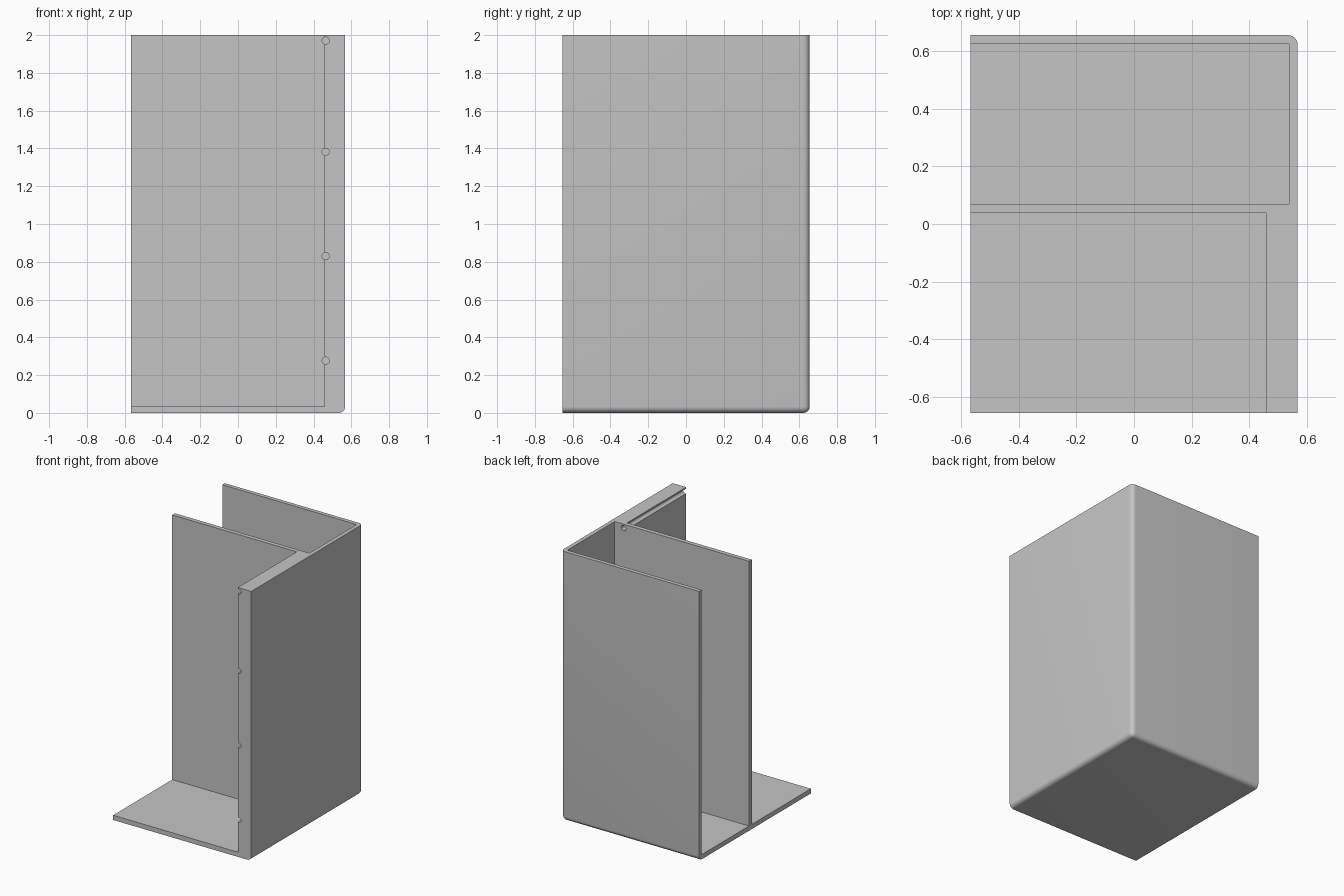
import bpy
import bmesh
import math
from mathutils import Matrix, Vector

cube = bpy.data.objects.get("Cube")
if cube:
    bpy.data.objects.remove(cube, do_unlink=True)

# Overall half sizes, height and wall thicknesses
HX, HY, H = 0.567, 0.655, 2.0
FLOOR, WALL, RADIUS = 0.035, 0.03, 0.033
POST_X = 0.457
DIVIDER_FRONT, DIVIDER_BACK = 0.038, 0.07

grey = bpy.data.materials.new("plain grey")
grey.use_nodes = True
colour = (0.56, 0.56, 0.56, 1)
grey.diffuse_color = colour
grey.node_tree.nodes["Principled BSDF"].inputs["Base Color"].default_value = colour


def finish(name, bm):
    mesh = bpy.data.meshes.new(name)
    bm.to_mesh(mesh)
    bm.free()
    mesh.materials.append(grey)
    obj = bpy.data.objects.new(name, mesh)
    bpy.context.collection.objects.link(obj)
    return obj


def box_mesh(low, high):
    low, high = Vector(low), Vector(high)
    bm = bmesh.new()
    place = Matrix.Translation((low + high) / 2) @ Matrix.Diagonal((high - low).to_4d())
    bmesh.ops.create_cube(bm, size=1, matrix=place)
    return bm


def rod(name, x, z, radius, y0, y1):
    bm = bmesh.new()
    place = Matrix.Translation((x, (y0 + y1) / 2, z)) @ Matrix.Rotation(math.pi / 2, 4, "X")
    bmesh.ops.create_cone(bm, cap_ends=True, segments=32, radius1=radius,
                          radius2=radius, depth=y1 - y0, matrix=place)
    return finish(name, bm)


def carve(target, cutter):
    cutter.hide_render = True
    mod = target.modifiers.new("carve", "BOOLEAN")
    mod.operation = "DIFFERENCE"
    mod.solver = "EXACT"
    mod.object = cutter
    bpy.context.view_layer.objects.active = target
    bpy.ops.object.modifier_apply(modifier=mod.name)
    bpy.data.objects.remove(cutter, do_unlink=True)


# Outer block, rounded along the edges where back, side and underside meet
bm = box_mesh((-HX, -HY, 0), (HX, HY, H))


def is_rounded(edge):
    mid = (edge.verts[0].co + edge.verts[1].co) / 2
    on_planes = (mid.x > HX - 0.01, mid.y > HY - 0.01, mid.z < 0.01)
    return sum(on_planes) == 2


bmesh.ops.bevel(bm, geom=[e for e in bm.edges if is_rounded(e)], offset=RADIUS,
                segments=6, profile=0.5, affect="EDGES")
body = finish("panel_body", bm)

# Front and rear bays, open on one side and at the top
carve(body, finish("front_bay", box_mesh((-1, -1, FLOOR), (POST_X, DIVIDER_FRONT, 3))))
carve(body, finish("rear_bay", box_mesh((-1, DIVIDER_BACK, FLOOR), (HX - WALL, HY - WALL, 3))))

# Round channels along the thick front wall, passing through the divider
for height in (0.277, 0.83, 1.382, 1.971):
    carve(body, rod("channel", POST_X + 0.007, height, 0.019, -1, DIVIDER_BACK + 0.1))

# Smooth the rounded edges, keep the rest crisp
bpy.ops.object.select_all(action="DESELECT")
body.select_set(True)
bpy.context.view_layer.objects.active = body
bpy.ops.object.shade_smooth_by_angle(angle=math.radians(30))
